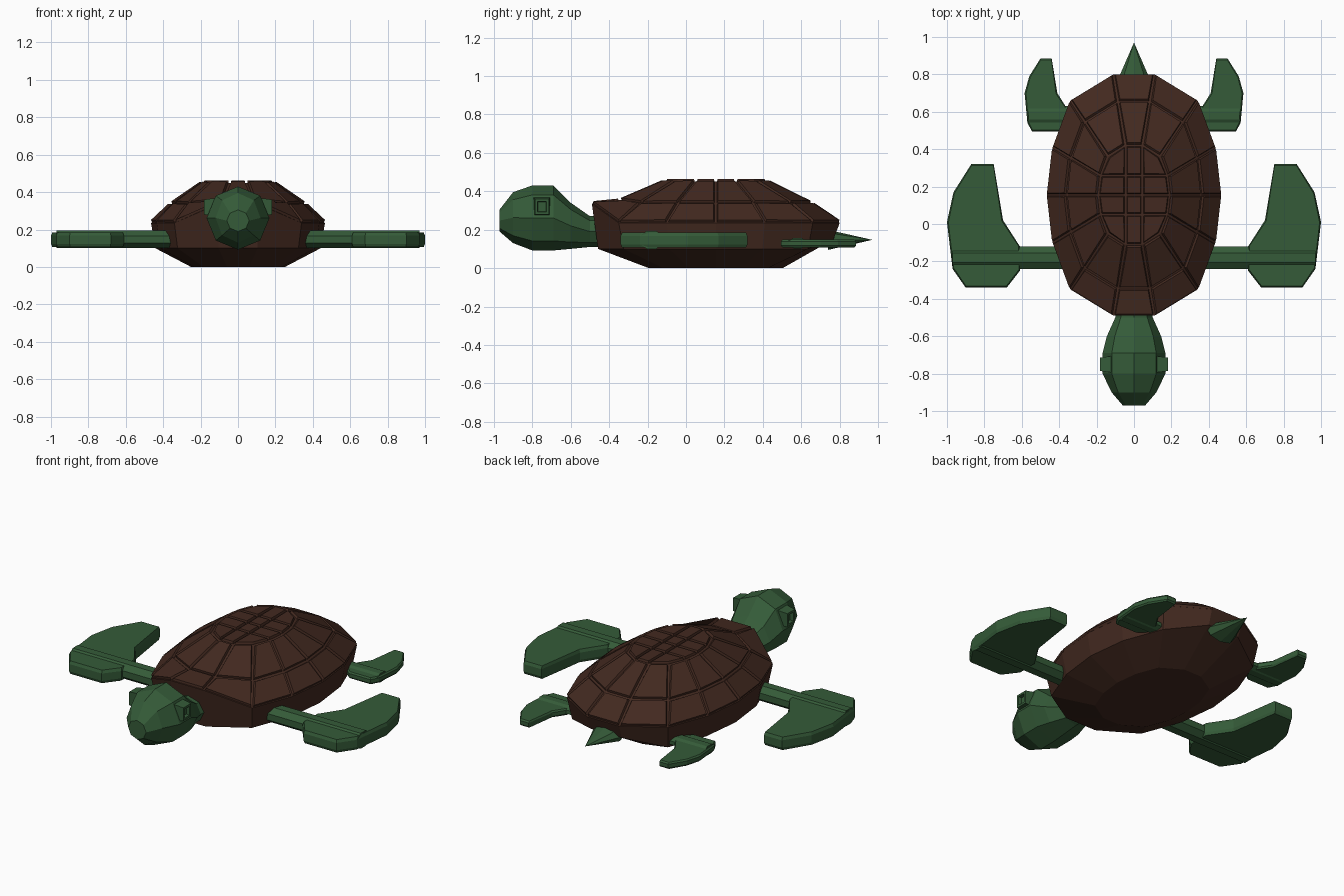
import bpy, bmesh, math
from mathutils import Vector

if "Cube" in bpy.data.objects:
    bpy.data.objects.remove(bpy.data.objects["Cube"])


def material(name, rgb):
    m = bpy.data.materials.new(name)
    m.diffuse_color = (*rgb, 1)
    m.use_nodes = True
    m.node_tree.nodes["Principled BSDF"].inputs["Base Color"].default_value = m.diffuse_color
    return m


GREEN = material("skin_green", (0.035, 0.105, 0.04))
BROWN = material("shell_brown", (0.055, 0.022, 0.014))


def finish(bm, name, mat):
    bmesh.ops.recalc_face_normals(bm, faces=bm.faces)
    me = bpy.data.meshes.new(name)
    bm.to_mesh(me)
    bm.free()
    me.materials.append(mat)
    ob = bpy.data.objects.new(name, me)
    bpy.context.collection.objects.link(ob)
    return ob


def bridge(bm, a, b):
    n = len(a)
    return [bm.faces.new((a[i], a[(i + 1) % n], b[(i + 1) % n], b[i])) for i in range(n)]


# Shell: 14-sided rings, upper scutes separated by grooves
right = [(.11, -.645), (.34, -.505), (.435, -.255), (.465, 0), (.435, .255), (.34, .505), (.11, .645)]
outline = right + [(-x, y) for x, y in reversed(right)]
bm = bmesh.new()


def ring(s, z):
    return [bm.verts.new((x * s, y * s + .155, z)) for x, y in outline]


rings = [ring(s, z) for s, z in ((.54, 0), (.95, .1), (1, .235), (.77, .335), (.41, .45))]
for i in (0, 13):                       # lifted scute over the neck
    rings[2][i].co.z = .335
    rings[3][i].co.z = .35
for i in (6, 7):                        # rim lifted over the tail
    rings[1][i].co.z = .15
bm.faces.new(rings[0])
for a, b in zip(rings[:2], rings[1:3]):
    bridge(bm, a, b)
scutes = bridge(bm, rings[2], rings[3]) + bridge(bm, rings[3], rings[4])
top = rings[4]
rows = []
for r in range(5):                      # 3 x 4 grid of plates on the crown
    left, rt = top[12 - r], top[1 + r]
    if r == 0:
        rows.append([left, top[13], top[0], rt])
    elif r == 4:
        rows.append([left, top[7], top[6], rt])
    else:
        rows.append([left] + [bm.verts.new((x, rt.co.y, .45)) for x in (-.045, .045)] + [rt])
for a, b in zip(rows, rows[1:]):
    for i in range(3):
        scutes.append(bm.faces.new((a[i], a[i + 1], b[i + 1], b[i])))
bmesh.ops.recalc_face_normals(bm, faces=bm.faces)
bmesh.ops.inset_individual(bm, faces=scutes, thickness=.009, depth=0)
bmesh.ops.inset_individual(bm, faces=scutes, thickness=.006, depth=.013)
finish(bm, "shell", BROWN)

# Head and neck: octagonal sections (y, half width, z low, z high)
sections = [(-.4, .10, .11, .27), (-.5, .10, .11, .27), (-.6, .145, .10, .34), (-.69, .168, .092, .43),
            (-.80, .168, .092, .43), (-.9, .12, .13, .395), (-.97, .06, .19, .305)]
bm = bmesh.new()
loops = []
for y, w, lo, hi in sections:
    loops.append([bm.verts.new((w * math.cos(k * math.pi / 4), y,
                                (lo + hi) / 2 + (hi - lo) / 2 * math.sin(k * math.pi / 4)))
                  for k in range(8)])
for a, b in zip(loops, loops[1:]):
    bridge(bm, a, b)
bm.faces.new(loops[0])
bm.faces.new(loops[-1])
finish(bm, "head", GREEN)

# Eyes: sockets with a recessed pupil
for side, s in (("left", -1), ("right", 1)):
    bm = bmesh.new()
    bmesh.ops.create_cube(bm, size=1)
    for v in bm.verts:
        taper = .8 if v.co.x * s > 0 else 1
        v.co = Vector((s * .145 + v.co.x * .075, -.75 + v.co.y * .09 * taper, .32 + v.co.z * .1 * taper))
    outer = max(bm.faces, key=lambda f: f.calc_center_median().x * s)
    bmesh.ops.inset_individual(bm, faces=[outer], thickness=.018, depth=0)
    bmesh.ops.inset_individual(bm, faces=[outer], thickness=.004, depth=-.02)
    finish(bm, side + "_eye", GREEN)


# Flippers: bevelled outline slab plus an octagonal limb running into the shell
def flipper(name, pts, z0, z1, limb, s):
    bm = bmesh.new()
    mid = Vector((sum(p[0] for p in pts), sum(p[1] for p in pts))) / len(pts)
    c = (z1 - z0) * .22
    layers = []
    for z, inset in ((z0, .008), (z0 + c, 0), (z1 - c, 0), (z1, .008)):
        row = []
        for p in pts:
            q = Vector(p) + (mid - Vector(p)).normalized() * inset
            row.append(bm.verts.new((s * q.x, q.y, z)))
        layers.append(row)
    for a, b in zip(layers, layers[1:]):
        bridge(bm, a, b)
    bm.faces.new(layers[0])
    bm.faces.new(layers[-1])
    x0, x1, y, ry, rz, zc = limb
    ends = [[bm.verts.new((s * x, y + ry * math.cos((k + .5) * math.pi / 4) * 1.08,
                           zc + rz * math.sin((k + .5) * math.pi / 4) * 1.08)) for k in range(8)]
            for x in (x0, x1)]
    bridge(bm, *ends)
    bm.faces.new(ends[0])
    bm.faces.new(ends[1])
    finish(bm, name, GREEN)


front = [(.61, -.12), (.70, .02), (.75, .32), (.87, .32), (.965, .17), (1.0, .01),
         (.97, -.24), (.90, -.34), (.68, -.34), (.61, -.25)]
rear = [(.36, .62), (.41, .70), (.44, .885), (.50, .885), (.56, .79), (.585, .70),
        (.57, .54), (.545, .495), (.40, .495), (.36, .53)]
for side, s in (("left", -1), ("right", 1)):
    flipper(side + "_front_flipper", front, .106, .185, (.3, .97, -.18, .06, .047, .147), s)
    flipper(side + "_rear_flipper", rear, .108, .148, (.28, .565, .58, .05, .027, .13), s)

# Tail: pointed cone
bm = bmesh.new()
base = [bm.verts.new((.1 * math.cos(k * math.pi / 4), .74, .147 + .052 * math.sin(k * math.pi / 4)))
        for k in range(8)]
tip = bm.verts.new((0, .97, .147))
for i in range(8):
    bm.faces.new((base[i], base[(i + 1) % 8], tip))
bm.faces.new(base)
finish(bm, "tail", GREEN)
